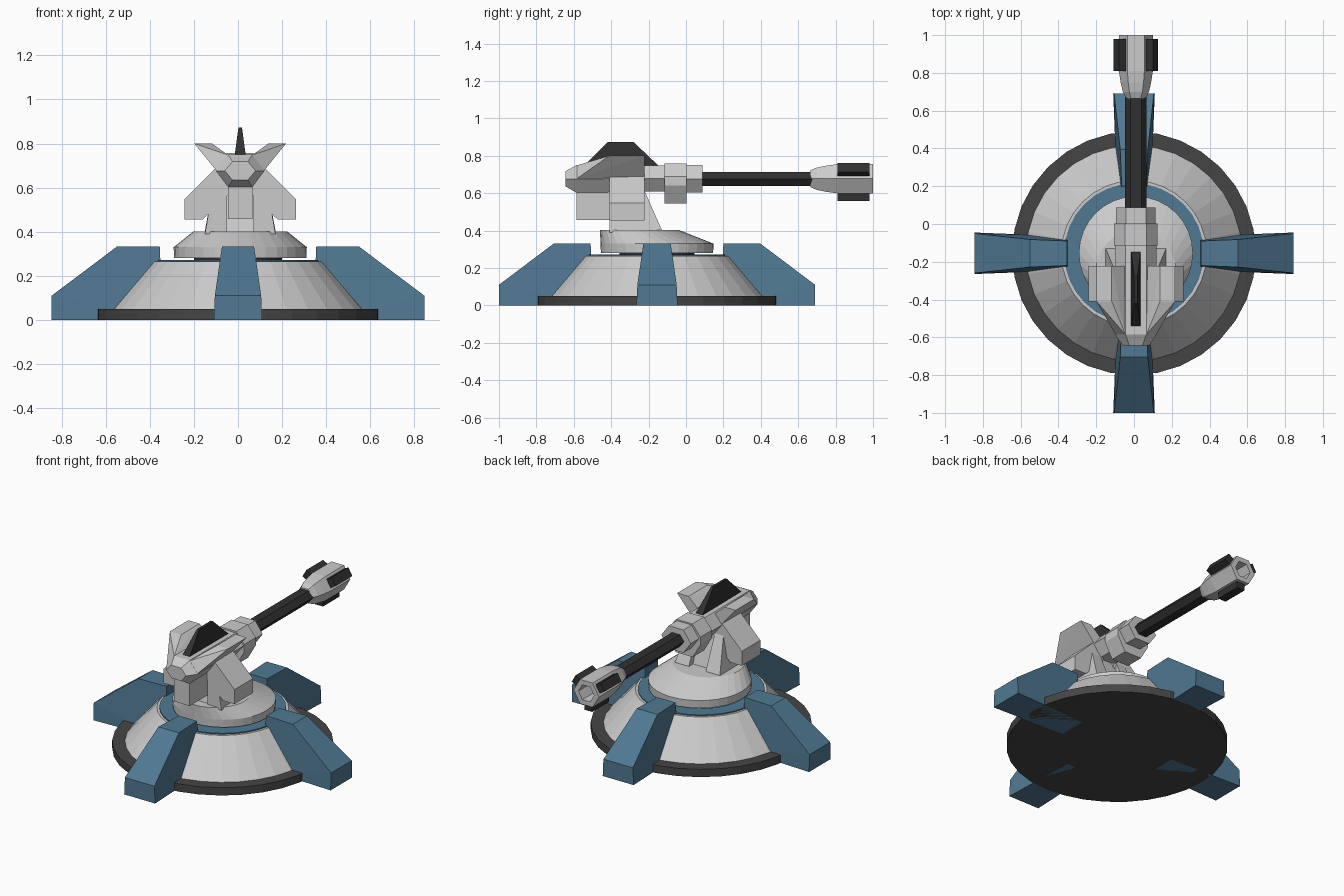
import bpy, bmesh
from math import sin, cos, pi, radians
from mathutils import Vector, Matrix

if "Cube" in bpy.data.objects:
    bpy.data.objects.remove(bpy.data.objects["Cube"])

CY = -0.155   # centre of the base in y
CX = 0.01     # turret axis in x
BZ = 0.677    # barrel height


def material(name, rgb):
    m = bpy.data.materials.new(name)
    m.diffuse_color = (*rgb, 1)
    m.use_nodes = True
    m.node_tree.nodes["Principled BSDF"].inputs["Base Color"].default_value = m.diffuse_color
    return m


BLUE = material("blue_paint", (0.08, 0.19, 0.29))
DARK = material("dark_metal", (0.03, 0.03, 0.03))
RIM = material("rim_metal", (0.06, 0.06, 0.06))


def finish(name, bm, mat=None):
    bmesh.ops.recalc_face_normals(bm, faces=bm.faces)
    me = bpy.data.meshes.new(name)
    bm.to_mesh(me)
    bm.free()
    ob = bpy.data.objects.new(name, me)
    bpy.context.collection.objects.link(ob)
    if mat:
        me.materials.append(mat)
    return ob


def loft(name, rings, mat=None):
    """Skin a list of equally sized point rings and cap both ends."""
    bm = bmesh.new()
    vs = [[bm.verts.new(p) for p in r] for r in rings]
    n = len(vs[0])
    for a, b in zip(vs, vs[1:]):
        for i in range(n):
            j = (i + 1) % n
            bm.faces.new((a[i], a[j], b[j], b[i]))
    bm.faces.new(vs[0])
    bm.faces.new(vs[-1])
    return finish(name, bm, mat)


def hull(name, pts, mat=None):
    bm = bmesh.new()
    for p in pts:
        bm.verts.new(p)
    res = bmesh.ops.convex_hull(bm, input=bm.verts)
    loose = [v for v in bm.verts if not v.link_faces]
    bmesh.ops.delete(bm, geom=loose, context='VERTS')
    bmesh.ops.dissolve_limit(bm, angle_limit=radians(1), verts=bm.verts, edges=bm.edges)
    return finish(name, bm, mat)


def box(name, x0, x1, y0, y1, z0, z1, mat=None):
    return hull(name, [(x, y, z) for x in (x0, x1) for y in (y0, y1) for z in (z0, z1)], mat)


def disc(r, z, cx=0, cy=CY, n=32):
    return [(cx + r * cos(2 * pi * i / n), cy + r * sin(2 * pi * i / n), z) for i in range(n)]


def hexa(y, hx, z0, z1):
    """Hexagon across the y axis with its points to the sides."""
    m = (z0 + z1) / 2
    return [(CX + hx, y, m), (CX + hx / 2, y, z1), (CX - hx / 2, y, z1),
            (CX - hx, y, m), (CX - hx / 2, y, z0), (CX + hx / 2, y, z0)]


# Base
loft("base_rim", [disc(0.565, 0), disc(0.645, 0), disc(0.645, 0.05), disc(0.565, 0.05)], RIM)
loft("base_floor", [disc(0.565, -0.0), disc(0.565, 0.02)])
loft("base_cone", [disc(0.575, 0.045), disc(0.385, 0.265)])
loft("base_ring", [disc(0.37, 0.25), disc(0.37, 0.272), disc(0.28, 0.272), disc(0.28, 0.25)], BLUE)
loft("turret_neck", [disc(0.2, 0.26), disc(0.2, 0.29)], DARK)

# Four legs
leg = [(0.34, 0.0, 0.09), (0.845, 0.0, 0.11), (0.845, 0.11, 0.105),
       (0.55, 0.332, 0.073), (0.355, 0.332, 0.065)]
for k, side in enumerate(("right", "back", "left", "front")):
    rot = Matrix.Translation((0, CY, 0)) @ Matrix.Rotation(k * pi / 2, 4, 'Z')
    hull(side + "_leg", [rot @ Vector((x, s * w, z)) for x, z, w in leg for s in (-1, 1)], BLUE)

# Turntable leaning to the front
loft("turntable", [disc(0.3, 0.28, CX), disc(0.302, 0.33, CX),
                   disc(0.212, 0.402, CX, -0.248)])

# Pedestal
ped = [(-0.41, 0.39), (-0.13, 0.39), (-0.13, 0.405), (-0.225, 0.5), (-0.225, 0.62), (-0.41, 0.62)]
for s, side in ((-1, "left"), (1, "right")):
    hull(side + "_pedestal_plate",
         [(CX + s * x, y, z) for y, z in ped for x in (0.06, 0.16 if z < 0.45 else 0.12)])
hull("pedestal_core", [(CX + s * x, y, z) for s in (-1, 1) for x, y, z in
     ((0.085, -0.4, 0.395), (0.085, -0.17, 0.395), (0.055, -0.34, 0.47),
      (0.055, -0.24, 0.47), (0.055, -0.34, 0.62), (0.055, -0.24, 0.62))])

# Gun body
loft("gun_body", [hexa(-0.643, 0.07, 0.635, 0.718), hexa(-0.585, 0.11, 0.602, 0.75),
                  hexa(-0.1, 0.11, 0.61, 0.748)])
box("front_block", CX - 0.055, CX + 0.055, -0.585, -0.3, 0.457, 0.625)

# Side pods and upper wings
pod = [(0.04, 0.69), (0.11, 0.69), (0.252, 0.548), (0.252, 0.455), (0.17, 0.455), (0.04, 0.58)]
wing = [(0.05, 0.73), (0.128, 0.8), (0.208, 0.8), (0.1, 0.675)]
for s, side in ((-1, "left"), (1, "right")):
    hull(side + "_pod", [(CX + s * x, y, z) for x, z in pod for y in (-0.41, -0.222)])
    hull(side + "_wing", [(CX + s * x, y, z) for x, z in wing for y in (-0.41, -0.222)]
         + [(CX + s * 0.055, -0.585, 0.748), (CX + s * 0.108, -0.585, 0.677)])

# Top fin
hull("top_fin", [(CX + s * w, y, z) for s in (-1, 1) for w, y, z in
     ((0.026, -0.55, 0.74), (0.026, -0.14, 0.74), (0.008, -0.42, 0.873), (0.008, -0.28, 0.873))], DARK)

# Barrel collars, barrel and hollow muzzle
loft("rear_collar", [hexa(-0.115, 0.115, 0.62, 0.758), hexa(0.003, 0.115, 0.62, 0.758)])
hull("collar_underside", [(CX + s * x, y, z) for s in (-1, 1) for y in (-0.115, 0.003)
     for x, z in ((0.115, 0.689), (0.115, 0.64), (0.06, 0.545))])
loft("front_collar", [hexa(0, 0.105, 0.603, 0.75), hexa(0.087, 0.105, 0.603, 0.75)])
loft("barrel", [hexa(0.08, 0.057, 0.638, 0.713), hexa(0.68, 0.057, 0.638, 0.713)], DARK)
loft("muzzle", [hexa(y, r / 0.866, BZ - r, BZ + r) for y, r in
     ((0.665, 0.045), (0.7, 0.06), (0.75, 0.07), (0.81, 0.078), (1.0, 0.078), (1.0, 0.048), (0.85, 0.048))])

# Three muzzle fins
for k, name in enumerate(("lower", "right", "left")):
    fin = box(name + "_muzzle_fin", -0.028, 0.028, 0.81, 0.98, -0.12, -0.06, DARK)
    fin.data.transform(Matrix.Translation((CX, 0, BZ)) @ Matrix.Rotation(-k * 2 * pi / 3, 4, 'Y'))
